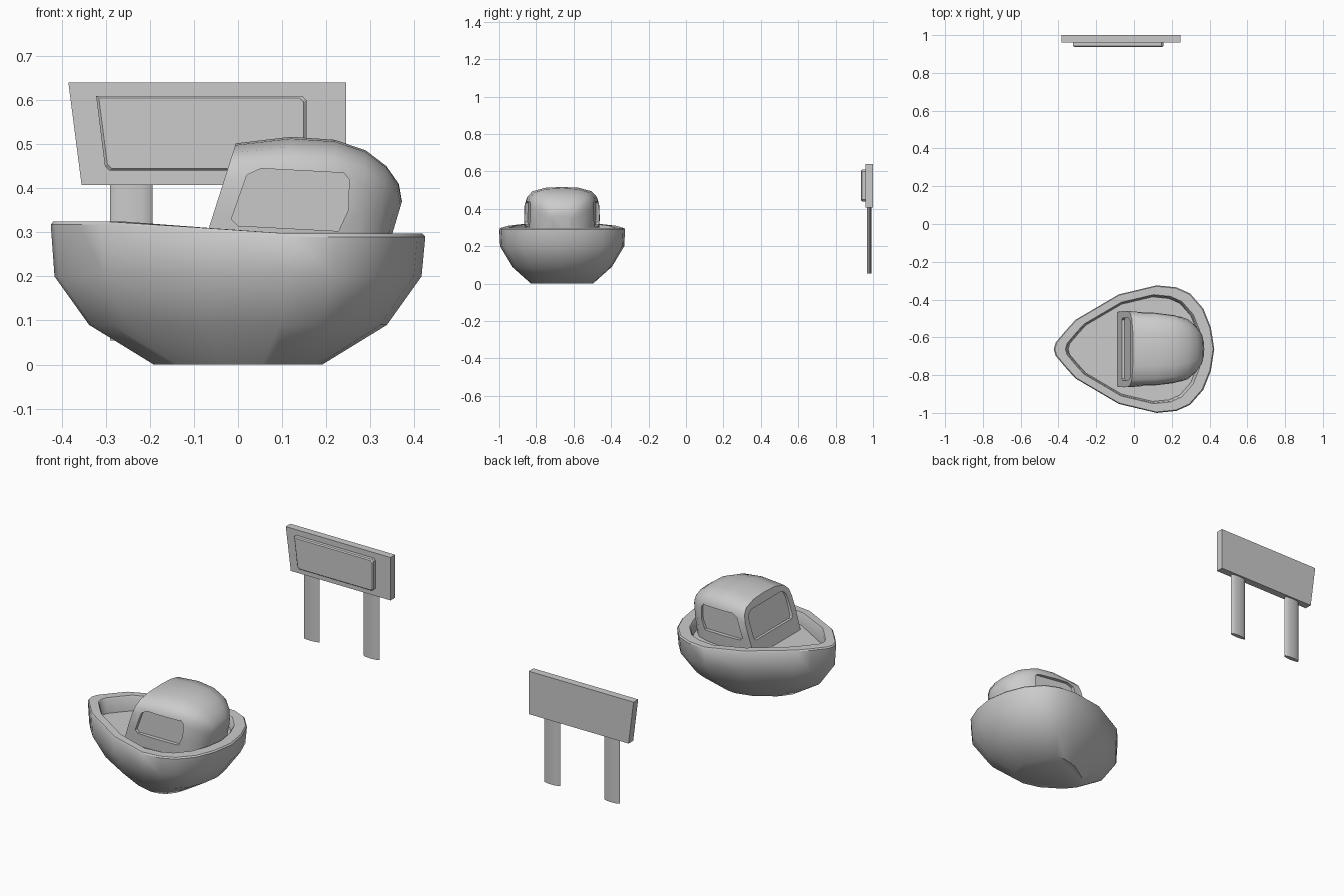
import bpy, bmesh, math

if "Cube" in bpy.data.objects:
    bpy.data.objects.remove(bpy.data.objects["Cube"])

YC = -0.6625  # boat centre line


def loft(name, rings, smooth=30, bevel=0, shade=True):
    """Skin closed rings of equal length and cap both ends."""
    bm = bmesh.new()
    loops = [[bm.verts.new(p) for p in ring] for ring in rings]
    for a, b in zip(loops, loops[1:]):
        for i in range(len(a)):
            j = (i + 1) % len(a)
            bm.faces.new((a[i], a[j], b[j], b[i]))
    bm.faces.new(loops[0][::-1])
    bm.faces.new(loops[-1])
    bmesh.ops.recalc_face_normals(bm, faces=bm.faces)
    mesh = bpy.data.meshes.new(name)
    bm.to_mesh(mesh)
    bm.free()
    ob = bpy.data.objects.new(name, mesh)
    bpy.context.collection.objects.link(ob)
    if bevel:
        m = ob.modifiers.new("bevel", 'BEVEL')
        m.width, m.segments, m.limit_method = bevel, 2, 'ANGLE'
        m.angle_limit = math.radians(50)
    if shade:
        activate(ob)
        bpy.ops.object.shade_smooth_by_angle(angle=math.radians(smooth))
    return ob


def activate(ob):
    bpy.ops.object.select_all(action='DESELECT')
    ob.select_set(True)
    bpy.context.view_layer.objects.active = ob


def carve(ob, cutter):
    m = ob.modifiers.new("cut", 'BOOLEAN')
    m.operation, m.object, m.solver = 'DIFFERENCE', cutter, 'EXACT'
    activate(ob)
    bpy.ops.object.modifier_apply(modifier=m.name)
    bpy.data.objects.remove(cutter)


# Hull: one teardrop outline scaled into rings, then turned inward to the deck
half = [(-0.415, 0.035), (-0.36, 0.1), (-0.31, 0.155), (-0.08, 0.29),
        (0.12, 0.3375), (0.225, 0.327), (0.297, 0.295), (0.367, 0.215),
        (0.407, 0.115)]
outline = [(-0.425, 0)] + half + [(0.425, 0)] + [(x, -y) for x, y in half[::-1]]


def sheer(x):
    return 0.297 + 0.028 * min(1, max(0, (0.12 - x) / 0.42))


def hull_ring(sx, sy, z=None, drop=0):
    return [(x * sx, YC + y * sy, sheer(x) - drop if z is None else z)
            for x, y in outline]


loft("hull", [hull_ring(0.45, 0.49, 0), hull_ring(0.795, 0.79, 0.09),
              hull_ring(0.98, 0.985, 0.2), hull_ring(1, 1, drop=0.007),
              hull_ring(0.985, 0.985), hull_ring(0.855, 0.855),
              hull_ring(0.84, 0.84, drop=0.008), hull_ring(0.82, 0.82, 0.245)],
     smooth=38)

# Cabin: rounded section lofted from the raked windscreen to the domed stern
BASE = 0.235
section = [(0.97, 0), (1, 0.42), (0.99, 0.68), (0.94, 0.82), (0.8, 0.92),
           (0.45, 0.985)]
section = section + [(0, 1)] + [(-u, v) for u, v in section[::-1]]
# x at the top, half width, top height, x change at the base
stations = [(-0.005, 0.202, 0.502, -0.085), (0.12, 0.196, 0.517, -0.03),
            (0.22, 0.182, 0.51, -0.01), (0.29, 0.16, 0.486, -0.015),
            (0.337, 0.122, 0.45, -0.025), (0.365, 0.085, 0.41, -0.035),
            (0.372, 0.05, 0.37, -0.04)]
cabin = loft("cabin", [[(x + lean * (1 - v), YC + u * w, BASE + v * (top - BASE))
                        for u, v in section] for x, w, top, lean in stations],
             shade=False)

# Recessed side windows
window = [(-0.015, 0.33), (0.02, 0.43), (0.052, 0.445), (0.24, 0.435),
          (0.252, 0.42), (0.25, 0.35), (0.228, 0.303), (0.0, 0.315)]
for side in (1, -1):
    carve(cabin, loft("window_cutter", [
        [(x, YC + side * (0.182 - 0.1 * max(0, x)), z) for x, z in window],
        [(x, YC + side * 0.3, z) for x, z in window]], shade=False))

# Recessed windscreen
pane = [(0.155, 0.315), (0.165, 0.33), (0.165, 0.42), (0.155, 0.445),
        (0.13, 0.46)]
pane = pane + [(-y, z) for y, z in pane[::-1]]
carve(cabin, loft("windscreen_cutter", [
    [(-0.005 - 0.318 * (0.502 - z) + dx, YC + y, z) for y, z in pane]
    for dx in (0.014, -0.1)], shade=False))
activate(cabin)
bpy.ops.object.shade_smooth_by_angle(angle=math.radians(35))

# Sign board with a slanted left end
board = [(-0.385, 0.64), (0.245, 0.64), (0.245, 0.407), (-0.355, 0.407)]
loft("sign_board", [[(x, y, z) for x, z in board] for y in (0.96, 1.0)])

# Raised blank panel with rounded corners and a chamfered face
panel = [(-0.322, 0.61), (0.145, 0.61), (0.155, 0.6), (0.155, 0.45),
         (0.145, 0.44), (-0.292, 0.44), (-0.302, 0.45)]
cx, cz = -0.08, 0.525
loft("sign_panel", [[(cx + (x - cx) * s, y, cz + (z - cz) * t) for x, z in panel]
                    for y, s, t in ((0.965, 1, 1), (0.942, 1, 1),
                                    (0.936, 0.975, 0.94))], smooth=25)

# Thin oval posts
for name, px in (("left_post", -0.242), ("right_post", 0.118)):
    loft(name, [[(px + 0.048 * math.cos(a * math.pi / 6),
                  0.979 + 0.012 * math.sin(a * math.pi / 6), z)
                 for a in range(12)] for z in (0.055, 0.41)], smooth=60)
